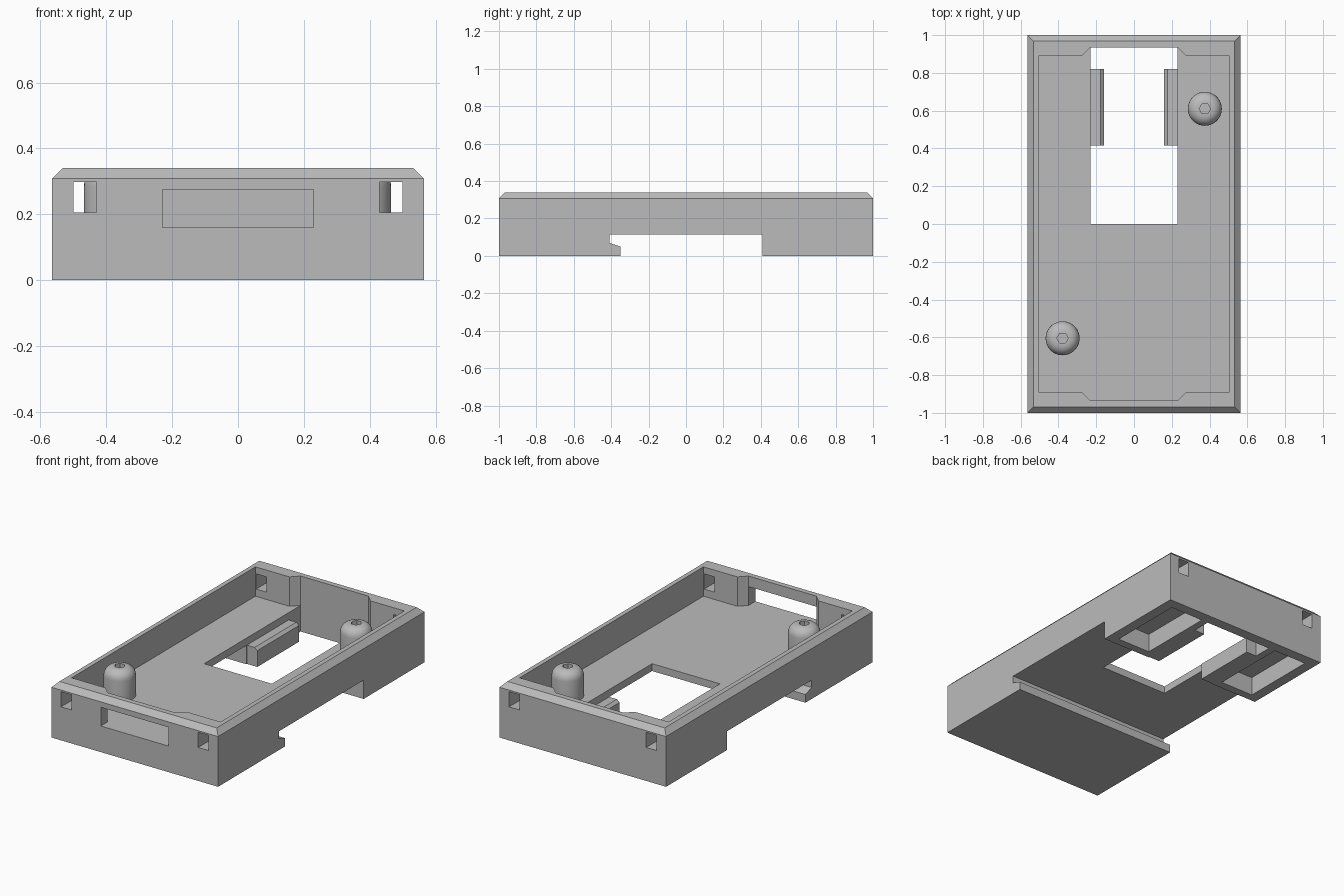
import bpy, bmesh, math
from mathutils import Vector

cube = bpy.data.objects.get("Cube")
if cube:
    bpy.data.objects.remove(cube, do_unlink=True)

# Single plastic colour
GREY = (0.5, 0.5, 0.5, 1)
plastic = bpy.data.materials.new("grey_plastic")
plastic.use_nodes = True
plastic.diffuse_color = GREY
plastic.node_tree.nodes["Principled BSDF"].inputs["Base Color"].default_value = GREY

HALF_X, HEIGHT, FLOOR, RECESS = 0.565, 0.34, 0.16, 0.115
OPEN_X, BACK_Y = 0.23, 0.935


def finish(name, bm):
    bmesh.ops.recalc_face_normals(bm, faces=bm.faces)
    mesh = bpy.data.meshes.new(name)
    bm.to_mesh(mesh)
    bm.free()
    mesh.materials.append(plastic)
    obj = bpy.data.objects.new(name, mesh)
    bpy.context.collection.objects.link(obj)
    return obj


def prism(name, points, axis, low, high):
    """Extrude a 2D outline along an axis between two positions."""
    place = {"x": lambda a, b: (low, a, b),
             "y": lambda a, b: (a, low, b),
             "z": lambda a, b: (a, b, low)}[axis]
    shift = Vector([(high - low) * (axis == k) for k in "xyz"])
    bm = bmesh.new()
    face = bm.faces.new([bm.verts.new(place(a, b)) for a, b in points])
    new = bmesh.ops.extrude_face_region(bm, geom=[face])["geom"]
    bmesh.ops.translate(bm, vec=shift,
                        verts=[v for v in new if isinstance(v, bmesh.types.BMVert)])
    return finish(name, bm)


def box(name, x, y, z):
    outline = [(x[0], y[0]), (x[1], y[0]), (x[1], y[1]), (x[0], y[1])]
    return prism(name, outline, "z", *z)


def cut(target, cutter):
    cutter.hide_render = True
    mod = target.modifiers.new("cut", "BOOLEAN")
    mod.operation = "DIFFERENCE"
    mod.solver = "EXACT"
    mod.object = cutter
    with bpy.context.temp_override(object=target, active_object=target):
        bpy.ops.object.modifier_apply(modifier=mod.name)
    bpy.data.objects.remove(cutter, do_unlink=True)


# Housing block with a chamfered top rim
housing = box("housing", (-HALF_X, HALF_X), (-1, 1), (0, HEIGHT))
bm = bmesh.new()
bm.from_mesh(housing.data)
rim = [e for e in bm.edges if all(v.co.z > 0.3 for v in e.verts)]
bmesh.ops.bevel(bm, geom=rim, offset=0.032, segments=1, affect="EDGES")
bm.to_mesh(housing.data)
bm.free()

# Tray cavity, deeper in the middle of both end walls
quarter = [(0.505, 0.89), (0.275, 0.89), (OPEN_X, BACK_Y)]
half = quarter + [(-x, y) for x, y in reversed(quarter)]
cavity = half + [(-x, -y) for x, y in half]
cut(housing, prism("cavity_cutter", cavity, "z", FLOOR, 0.5))

# Rail channel across the underside, with a hooked lip
channel = [(-0.41, RECESS), (0.41, RECESS), (0.41, -0.1),
           (-0.35, -0.1), (-0.35, 0.05), (-0.41, 0.07)]
cut(housing, prism("channel_cutter", channel, "x", -1, 1))

# Floor opening and front connector window
cut(housing, box("opening_cutter", (-OPEN_X, OPEN_X), (0, BACK_Y), (-0.1, 0.2)))
cut(housing, box("window_cutter", (-OPEN_X, OPEN_X), (-1.1, -0.9), (FLOOR, 0.275)))

for side in (-1, 1):
    # Latch slots through both end walls
    xs = sorted((side * 0.43, side * 0.5))
    for end in (-1, 1):
        ys = sorted((end * 0.85, end * 1.1))
        cut(housing, box("slot_cutter", xs, ys, (0.205, 0.298)))
    # Pockets under the rear block
    xs = sorted((side * 0.275, side * 0.5))
    cut(housing, box("pocket_cutter", xs, (0.46, 0.935), (-0.1, RECESS)))

# Guide rails on both sides of the floor opening
for label, side in (("left", 1), ("right", -1)):
    profile = [(OPEN_X, 0), (0.16, 0), (0.16, 0.1), (0.178, RECESS), (OPEN_X, RECESS)]
    prism(label + "_guide_rail", [(side * x, z) for x, z in profile], "y", 0.415, 0.82)


def post(name, x, y, radius=0.09, fillet=0.055, hole=0.03):
    """Round screw post: domed shoulder and a blind hexagonal hole."""
    outline = [(radius, FLOOR)]
    for i in range(7):
        a = math.radians(15 * i)
        outline.append((radius - fillet + fillet * math.cos(a),
                        HEIGHT - fillet + fillet * math.sin(a)))
    bm = bmesh.new()
    verts = [bm.verts.new((r, 0, z)) for r, z in outline]
    edges = [bm.edges.new(pair) for pair in zip(verts, verts[1:])]
    bmesh.ops.spin(bm, geom=verts + edges, cent=(0, 0, 0), axis=(0, 0, 1),
                   angle=math.tau, steps=36)
    bmesh.ops.remove_doubles(bm, verts=bm.verts, dist=0.0005)
    bmesh.ops.holes_fill(bm, edges=[e for e in bm.edges if e.is_boundary], sides=0)
    obj = finish(name, bm)
    hexagon = [(hole * math.cos(math.tau * i / 6), hole * math.sin(math.tau * i / 6))
               for i in range(6)]
    cut(obj, prism("hole_cutter", hexagon, "z", 0.2, 0.5))
    obj.location = (x, y, 0)
    bpy.ops.object.select_all(action="DESELECT")
    obj.select_set(True)
    bpy.context.view_layer.objects.active = obj
    bpy.ops.object.shade_smooth_by_angle(angle=math.radians(35))


post("rear_post", 0.375, 0.61)
post("front_post", -0.378, -0.605)
